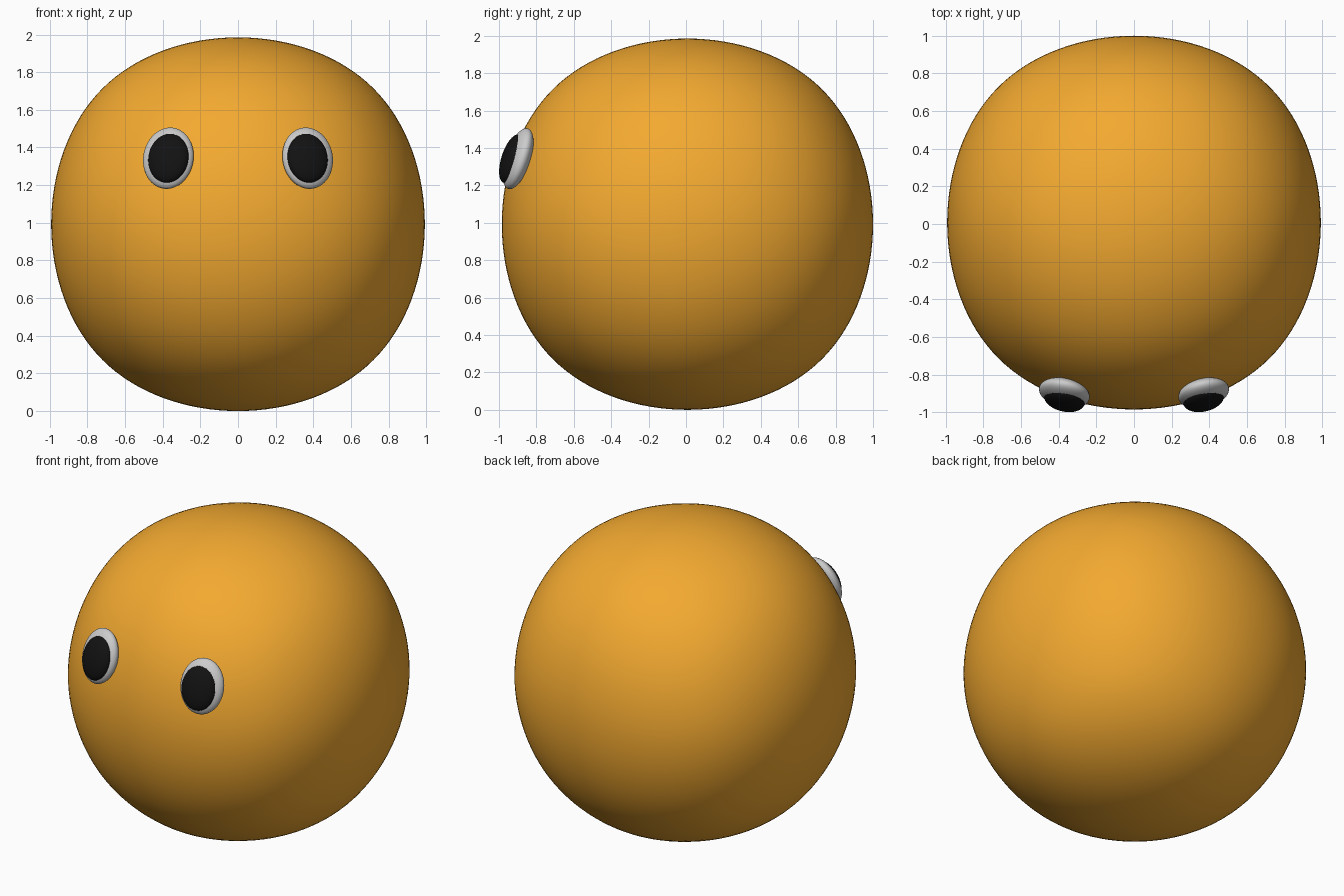
import bpy
from math import radians

if "Cube" in bpy.data.objects:
    bpy.data.objects.remove(bpy.data.objects["Cube"])


def material(name, color):
    mat = bpy.data.materials.new(name)
    mat.diffuse_color = (*color, 1)
    mat.use_nodes = True
    mat.node_tree.nodes["Principled BSDF"].inputs["Base Color"].default_value = mat.diffuse_color
    return mat


def smooth(obj):
    for p in obj.data.polygons:
        p.use_smooth = True


def ellipsoid(name, loc, radii, rot, mat=None):
    bpy.ops.mesh.primitive_uv_sphere_add(segments=48, ring_count=24, location=loc, rotation=rot)
    obj = bpy.context.object
    obj.name = name
    obj.scale = radii
    if mat:
        obj.data.materials.append(mat)
    smooth(obj)
    return obj


orange = material("orange", (0.9, 0.4, 0.03))
black = material("black", (0.006, 0.006, 0.006))

# Body: a subdivided cube, giving a slightly boxy ball
R = 0.9925
bpy.ops.mesh.primitive_cube_add(size=2, location=(0, 0.0075, R))
body = bpy.context.object
body.name = "body"
body.scale = [R / 0.8395] * 3      # 0.8395 = how far the smoothed cube reaches
sub = body.modifiers.new("round", 'SUBSURF')
sub.levels = sub.render_levels = 5
body.data.materials.append(orange)
smooth(body)

# Eyes: flattened ovals lying on the body, with a smaller pupil set forward
radii = (0.137, 0.170, 0.062)
for side, label in ((-1, "left"), (1, "right")):
    rot = (radians(-18), 0, radians(13 * side))
    a, b, c = radii
    ellipsoid(label + "_eye", (0.37 * side, -0.898, 1.343), (a, c, b), rot)
    ellipsoid(label + "_pupil", (0.37 * side, -0.933, 1.343),
              (a * 0.8, c * 0.8, b * 0.8), rot, black)
